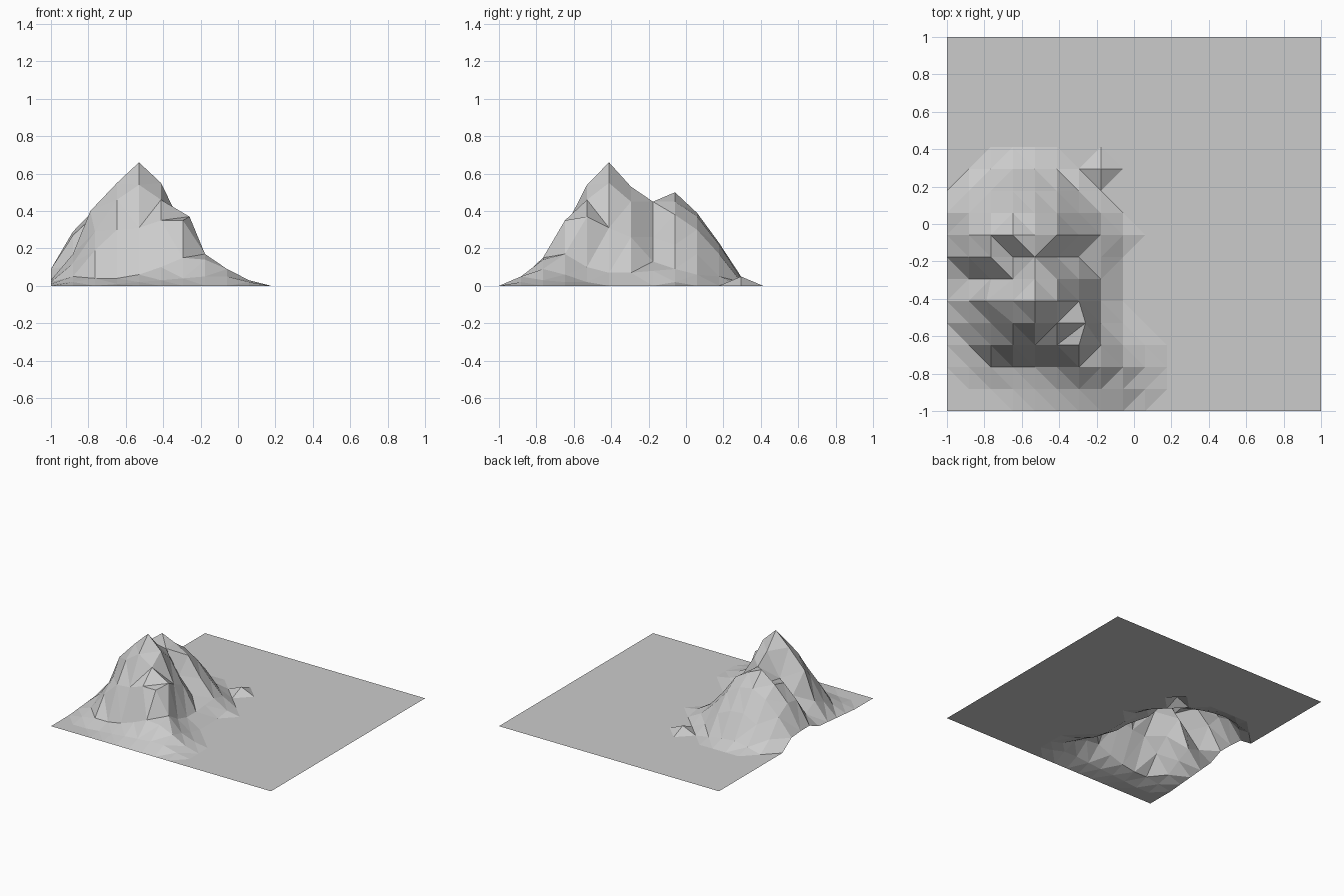
import bpy
import bmesh

# Remove the default cube
cube = bpy.data.objects.get("Cube")
if cube:
    bpy.data.objects.remove(cube, do_unlink=True)

CELLS = 17      # terrain squares per side
HALF = 1.0      # half of the terrain width

# West-to-east cross-sections of the mountain, in hundredths of a unit.
# They run from south to north, one per grid row; outside them the land is flat.
SECTIONS = [
    [],                                          # flat southern edge
    [0, 0, 0, 1, 2, 3, 4, 5, 5, 2],              # southern foot
    [0, 2, 4, 4, 6, 10, 15, 14, 9, 3],
    [1, 5, 19, 30, 31, 35, 35, 17, 6, 2],        # steep southern wall
    [2, 12, 29, 46, 54, 46, 37, 10, 2],
    [3, 17, 40, 55, 66, 55, 31, 7],              # main summit
    [4, 11, 23, 34, 53, 45, 26, 7],              # western gully
    [9, 27, 38, 36, 45, 26, 13, 8],              # eastern gully
    [9, 29, 41, 50, 45, 38, 22, 9, 2],           # second summit
    [8, 22, 33, 39, 37, 30, 17, 6],
    [0, 8, 17, 23, 22, 17, 5],                   # northern slope
    [0, 0, 3, 5, 4, 2, 0, 5],                    # northern foot and lone knoll
]


def grid_index(value):
    """Grid line number of a horizontal coordinate."""
    return round((value + HALF) * CELLS / (2 * HALF))


def height(column, row):
    """Terrain height at a grid point."""
    if row < len(SECTIONS) and column < len(SECTIONS[row]):
        return SECTIONS[row][column] / 100
    return 0.0


def make_material(name, colour):
    mat = bpy.data.materials.new(name)
    mat.use_nodes = True
    mat.diffuse_color = colour
    for node in mat.node_tree.nodes:
        if node.type == 'BSDF_PRINCIPLED':
            node.inputs["Base Color"].default_value = colour
            node.inputs["Roughness"].default_value = 0.9
    return mat


# Flat square of land, raised point by point into the mountain
bm = bmesh.new()
bmesh.ops.create_grid(bm, x_segments=CELLS, y_segments=CELLS, size=HALF)
for vert in bm.verts:
    column, row = grid_index(vert.co.x), grid_index(vert.co.y)
    vert.co.z = height(column, row)
    # Crag that leans out over the eastern side
    if (column, row) == (6, 4):
        vert.co.x += 0.035
    # Western shoulder of the main summit leans out a little
    if (column, row) == (2, 5):
        vert.co.x -= 0.025

# Fold each square along its shorter diagonal for a faceted rock surface
bmesh.ops.triangulate(bm, faces=bm.faces[:], quad_method='SHORT_EDGE')
bmesh.ops.recalc_face_normals(bm, faces=bm.faces[:])
if sum(face.normal.z for face in bm.faces) < 0:
    bmesh.ops.reverse_faces(bm, faces=bm.faces[:])
for face in bm.faces:
    face.smooth = False

mesh = bpy.data.meshes.new("mountain_terrain")
bm.to_mesh(mesh)
bm.free()
mesh.materials.append(make_material("light_grey_rock", (0.6, 0.6, 0.6, 1.0)))

terrain = bpy.data.objects.new("mountain_terrain", mesh)
bpy.context.collection.objects.link(terrain)
